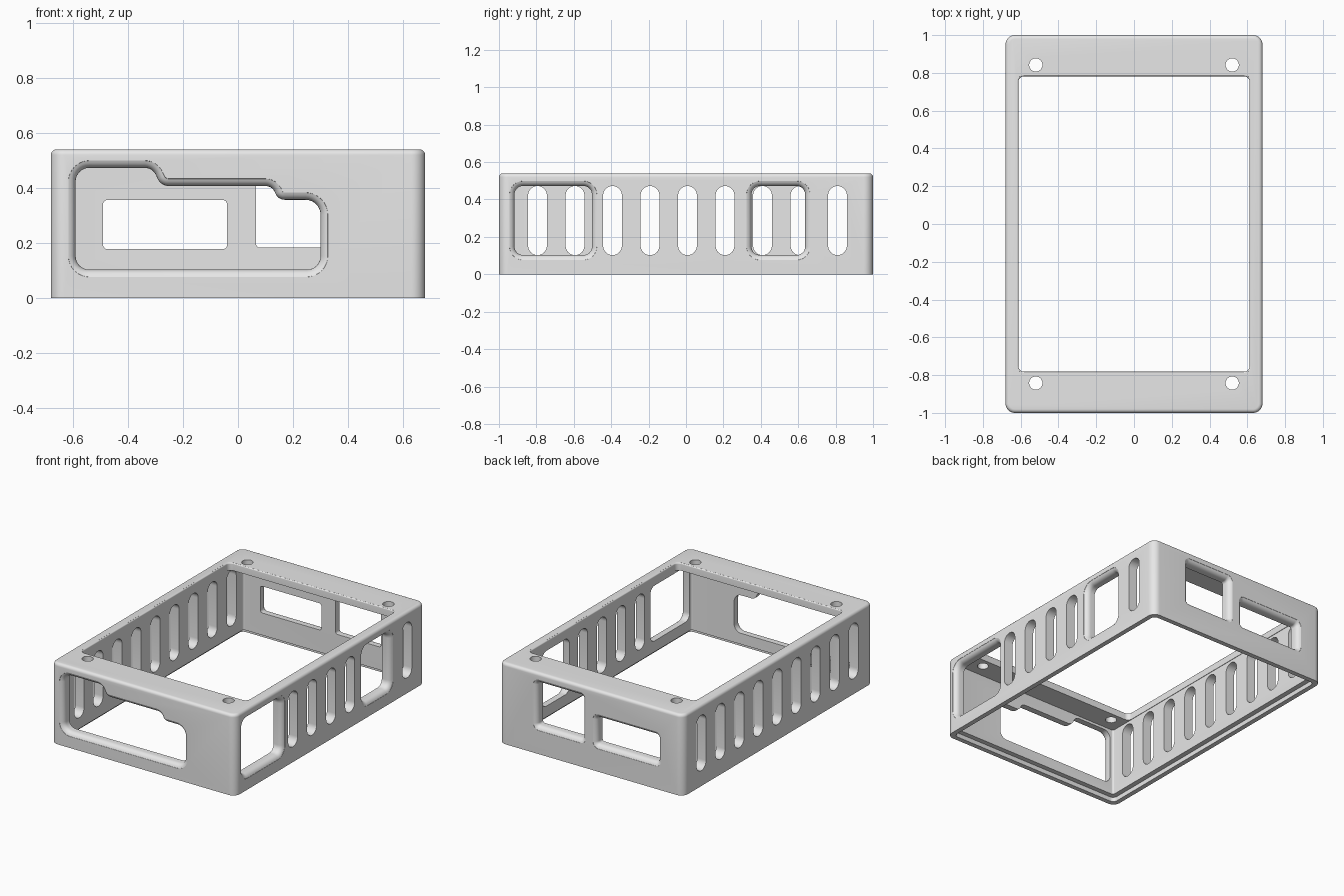
import bpy, bmesh
from math import sin, cos, tan, atan2, pi
from mathutils import Vector, Matrix

cube = bpy.data.objects.get("Cube")
if cube:
    bpy.data.objects.remove(cube, do_unlink=True)

HX, HY, H = 0.68, 1.0, 0.54       # half width, half length, height
WALL, PLATE = 0.065, 0.05         # wall and top plate thickness

grey = bpy.data.materials.new("light grey")
grey.use_nodes = True
grey.diffuse_color = (0.8, 0.8, 0.8, 1)
grey.node_tree.nodes["Principled BSDF"].inputs["Base Color"].default_value = (0.8, 0.8, 0.8, 1)


def rounded(corners, steps=8):
    """Counter-clockwise outline from (u, v, radius) corners."""
    out = []
    for i, (u, v, r) in enumerate(corners):
        p = Vector((u, v))
        before = (p - Vector(corners[i - 1][:2])).normalized()
        after = (Vector(corners[(i + 1) % len(corners)][:2]) - p).normalized()
        turn = atan2(before.x * after.y - before.y * after.x, before.dot(after))
        start = p - before * r * tan(abs(turn) / 2)
        side = 1 if turn > 0 else -1
        centre = start + Vector((-before.y, before.x)) * r * side
        for k in range(steps + 1):
            out.append(centre + Matrix.Rotation(turn * k / steps, 2) @ (start - centre))
    return out


def rect(u0, u1, v0, v1, r):
    return rounded([(u0, v0, r), (u1, v0, r), (u1, v1, r), (u0, v1, r)])


def grow(outline, amount):
    """Offset an outline outwards."""
    out = []
    for i, p in enumerate(outline):
        a = (p - outline[i - 1]).normalized()
        b = (outline[(i + 1) % len(outline)] - p).normalized()
        n = Vector((a.y + b.y, -a.x - b.x)) / (1 + a.dot(b))
        out.append(p + n * amount)
    return out


def loft(name, rings):
    """Closed solid through rings of equal point count."""
    bm = bmesh.new()
    loops = [[bm.verts.new(p) for p in ring] for ring in rings]
    n = len(loops[0])
    for low, high in zip(loops, loops[1:]):
        for i in range(n):
            j = (i + 1) % n
            bm.faces.new((low[i], low[j], high[j], high[i]))
    bm.faces.new(loops[0][::-1])
    bm.faces.new(loops[-1])
    bmesh.ops.recalc_face_normals(bm, faces=bm.faces)
    mesh = bpy.data.meshes.new(name)
    bm.to_mesh(mesh)
    bm.free()
    mesh.materials.append(grey)
    ob = bpy.data.objects.new(name, mesh)
    bpy.context.collection.objects.link(ob)
    return ob


# Each side maps (u, v, depth below the outer surface) to space
SIDES = {
    "front": lambda p, d: (p.x, -HY + d, p.y),
    "back": lambda p, d: (p.x, HY - d, p.y),
    "left": lambda p, d: (HX - d, p.x, p.y),
    "right": lambda p, d: (-HX + d, p.x, p.y),
    "top": lambda p, d: (p.x, p.y, H - d),
    "bottom": lambda p, d: (p.x, p.y, d),
}
cutters = []


def cut(side, outline, flare=0, depth=0.2):
    """Cutter through one side, with an optional rounded outer lip."""
    profile = [(-0.02, flare)]
    if flare:
        for k in range(1, 7):
            a = k / 6 * pi / 2
            profile.append((flare * (1 - cos(a)), flare * (1 - sin(a))))
    profile.append((depth, 0))
    place = SIDES[side]
    rings = [[place(p, d) for p in grow(outline, o)] for d, o in profile]
    ob = loft(side + "_cutter", rings)
    ob.hide_render = True
    cutters.append(ob)


# Outer shell with rounded corners and a rounded top edge
footprint = rect(-HX, HX, -HY, HY, 0.05)
EDGE = 0.02
levels = [(0, 0)]
for k in range(6):
    a = k / 5 * pi / 2
    levels.append((H - EDGE + EDGE * sin(a), -EDGE * (1 - cos(a))))
case = loft("case_frame", [[(p.x, p.y, z) for p in grow(footprint, o)] for z, o in levels])

# Hollow inside and the stepped rim underneath
IX, IY = HX - WALL, HY - WALL
cut("bottom", rect(-IX, IX, -IY, IY, 0.012), depth=H - PLATE)
cut("bottom", rect(-IX - 0.033, IX + 0.033, -IY - 0.033, IY + 0.033, 0.03), depth=0.03)

# Top opening and screw holes
cut("top", rect(-0.612, 0.612, -0.782, 0.782, 0.03), flare=0.008)
for x in (-0.52, 0.52):
    for y in (-0.842, 0.842):
        cut("top", [Vector((x + 0.035 * cos(k * pi / 16), y + 0.035 * sin(k * pi / 16)))
                    for k in range(32)])

# Stepped front window
LIP = 0.035
cut("front", rounded([
    (-0.59, 0.103, 0.05), (0.30, 0.103, 0.05), (0.30, 0.357, 0.055),
    (0.145, 0.357, 0.037), (0.125, 0.407, 0.037), (-0.28, 0.407, 0.045),
    (-0.31, 0.473, 0.045), (-0.59, 0.473, 0.05)]), flare=LIP)

# Back windows
cut("back", rect(-0.49, -0.04, 0.178, 0.356, 0.015), flare=LIP)
cut("back", rect(0.065, 0.40, 0.183, 0.47, 0.015), flare=LIP)

# Side windows and vent slots
LOW, HIGH = 0.103, 0.472
cut("left", rect(-0.917, -0.503, LOW, HIGH, 0.045), flare=LIP)
cut("left", rect(0.35, 0.637, LOW, HIGH, 0.045), flare=LIP)
for i in range(9):
    y = 0.008 + 0.2005 * (i - 4)
    slot = rect(y - 0.05, y + 0.05, LOW, HIGH, 0.049)
    cut("right", slot)
    if i in (2, 3, 4, 5, 8):
        cut("left", slot)

# Apply all cuts
bpy.ops.object.select_all(action="DESELECT")
bpy.context.view_layer.objects.active = case
case.select_set(True)
for cutter in cutters:
    mod = case.modifiers.new("cut", "BOOLEAN")
    mod.operation = "DIFFERENCE"
    mod.solver = "EXACT"
    mod.object = cutter
    bpy.ops.object.modifier_apply(modifier=mod.name)
    bpy.data.objects.remove(cutter, do_unlink=True)
bpy.ops.object.shade_smooth_by_angle(angle=pi / 6)
